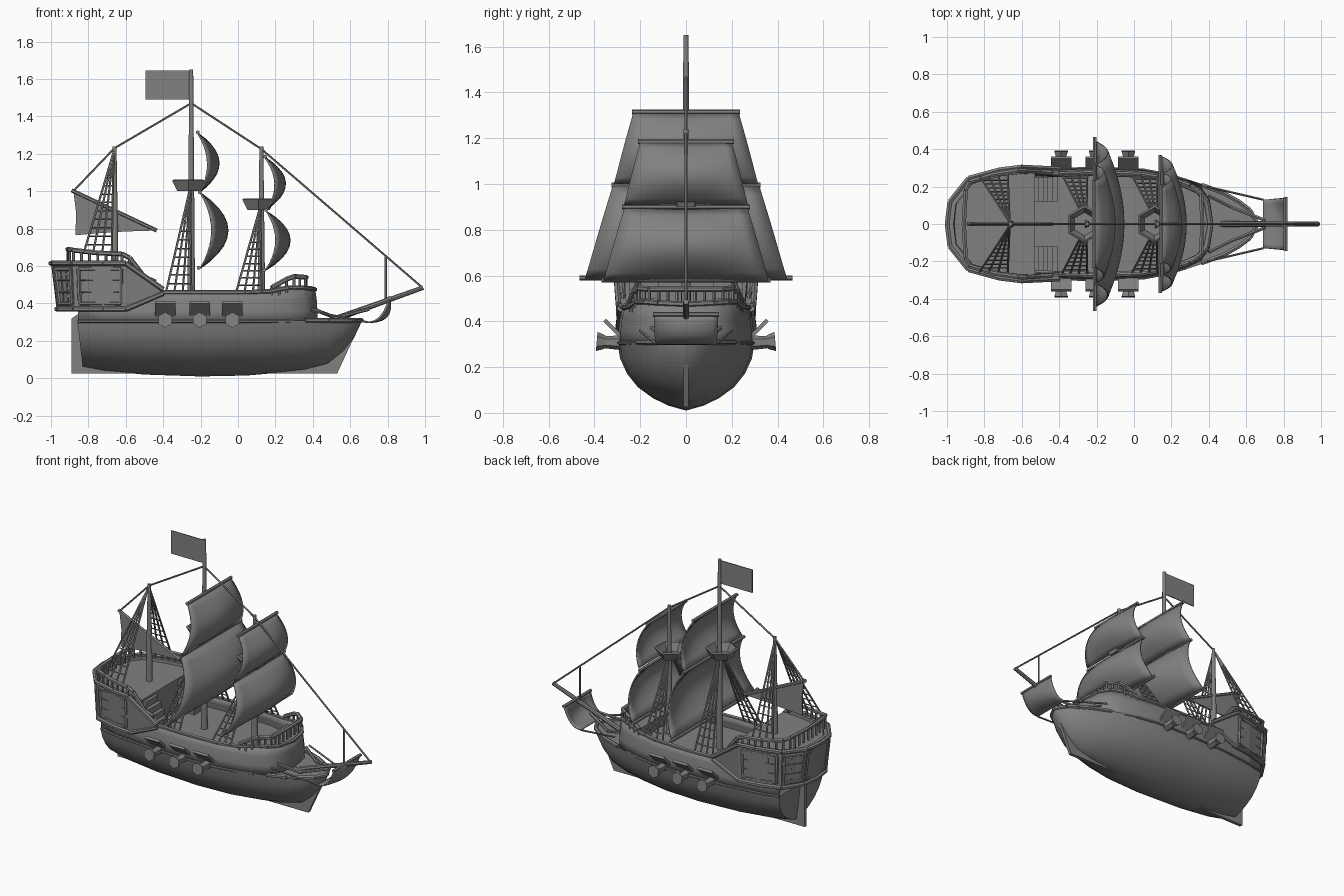
import bpy, bmesh, math
from mathutils import Vector

if "Cube" in bpy.data.objects:
    bpy.data.objects.remove(bpy.data.objects["Cube"])

GREY = (0.22, 0.22, 0.22, 1)
weathered_grey = bpy.data.materials.new("weathered grey")
weathered_grey.use_nodes = True
weathered_grey.diffuse_color = GREY
weathered_grey.node_tree.nodes["Principled BSDF"].inputs["Base Color"].default_value = GREY


def finish(name, bm, smooth=False, thickness=0, offset=0, recalc=True):
    """Turn a bmesh into a named object with the grey material."""
    if recalc:
        bmesh.ops.recalc_face_normals(bm, faces=bm.faces)
    mesh = bpy.data.meshes.new(name)
    bm.to_mesh(mesh)
    bm.free()
    obj = bpy.data.objects.new(name, mesh)
    bpy.context.collection.objects.link(obj)
    mesh.materials.append(weathered_grey)
    if smooth:
        bpy.ops.object.select_all(action='DESELECT')
        obj.select_set(True)
        bpy.context.view_layer.objects.active = obj
        bpy.ops.object.shade_smooth_by_angle(angle=math.radians(40))
    if thickness:
        solid = obj.modifiers.new("thickness", 'SOLIDIFY')
        solid.thickness, solid.offset = thickness, offset
    return obj


def add_rod(bm, a, b, r, r_end=None, sides=6):
    a, b = Vector(a), Vector(b)
    matrix = (b - a).to_track_quat('Z', 'Y').to_matrix().to_4x4()
    matrix.translation = (a + b) / 2
    bmesh.ops.create_cone(bm, cap_ends=True, segments=sides, radius1=r,
                          radius2=r_end or r, depth=(b - a).length, matrix=matrix)


def rods(name, pairs, r, r_end=None, sides=6):
    bm = bmesh.new()
    for a, b in pairs:
        add_rod(bm, a, b, r, r_end, sides)
    return finish(name, bm, sides > 7)


def chain(points):
    return list(zip(points, points[1:]))


def flip(p):
    return (p[0], -p[1], p[2])


def around(half):
    """Complete a half path that starts on one side with its mirrored half."""
    return half + [(p[0], -p[1], *p[2:]) for p in reversed(half) if p[1]]


def loft(name, rows, smooth=False, cap=False, **kw):
    bm = bmesh.new()
    grid = [[bm.verts.new(p) for p in row] for row in rows]
    for r, s in chain(grid):
        for i in range(len(r) - 1):
            bm.faces.new((r[i], r[i + 1], s[i + 1], s[i]))
    if cap:
        bm.faces.new(grid[0])
        bm.faces.new(grid[-1])
    bmesh.ops.remove_doubles(bm, verts=bm.verts, dist=0.0005)
    return finish(name, bm, smooth, **kw)


def prism(name, outline, low, high):
    bm = bmesh.new()
    base = bm.faces.new([bm.verts.new((x, y, low)) for x, y in outline])
    new = bmesh.ops.extrude_face_region(bm, geom=[base])["geom"]
    bmesh.ops.translate(bm, vec=(0, 0, high - low),
                        verts=[v for v in new if isinstance(v, bmesh.types.BMVert)])
    return finish(name, bm)


def plate(name, profile, thickness):
    """Flat sheet in the lengthwise plane."""
    bm = bmesh.new()
    bm.faces.new([bm.verts.new((x, 0, z)) for x, z in profile])
    return finish(name, bm, thickness=thickness)


# Lower hull: stations of (x, half beam, keel height)
stations = [(-.84, .235, .06), (-.72, .265, .04), (-.5, .29, .02), (-.2, .30, .01), (.05, .29, .015),
            (.22, .26, .03), (.36, .215, .045), (.48, .165, .075), (.56, .12, .14), (.62, .075, .215), (.66, .01, .3)]
section = [(0, 0), (.25, .07), (.48, .18), (.7, .34), (.86, .54), (.96, .76), (1, 1)]
rows = []
for x, w, keel in stations:
    half = [(x - (.03 * h - .01 if x < -.8 else 0), w * f, keel + (.31 - keel) * h) for f, h in section]
    rows.append([flip(p) for p in reversed(half)] + half[1:])
loft("lower_hull", rows, True, True)
plate("keel_and_rudder", [(-.89, .025), (.53, .025), (.62, .22), (.64, .3), (-.83, .36), (-.89, .32)], .022)

# Bulwark above the waterline, closed round the bow castle
side = [(-.855, .235, .46), (-.72, .265, .46), (-.5, .29, .46), (-.2, .30, .46), (.05, .29, .46), (.18, .265, .465),
        (.28, .235, .485), (.36, .195, .485), (.405, .13, .48), (.425, 0, .475)]
path = around(side)
rows = [[(x, y, .3), (x, y * .985, .36), (x - .004, y * .96, .42), (x - .012, y * .92, z)] for x, y, z in path]
loft("bulwark", rows, True, thickness=.02, offset=-1, recalc=True)
rods("gunwale", chain([(x - .012, y * .92, z) for x, y, z in path]), .012)
prism("main_deck", [(x - .01, y * .93) for x, y, z in path], .36, .38)
bow = around([(.22, .235), (.28, .21), (.36, .175), (.4, .1), (.41, 0)])
prism("bow_deck", bow, .37, .45)
rods("hull_wale", chain([(x, y, .305) for x, y, z in path if x < .3 and y > 0])
     + chain([(x, y, .305) for x, y, z in path if x < .3 and y < 0]), .008)

# Beak in front of the bow castle
beak = around([(.36, .21), (.48, .165), (.56, .12), (.62, .075), (.66, 0)])
prism("beak_deck", beak, .295, .305)
rods("beak_rim", chain([(x, y, .31) for x, y in beak]), .013)
rods("beak_rails", [p for s in (1, -1) for p in chain([(.4, s * .15, .37), (.52, s * .09, .325), (.7, s * .02, .37)])], .01)

# Stern castle: stations of (x, y, low, high, shift of the low edge)
castle = [(-.40, .295, .455, .475, 0), (-.6, .305, .37, .615, 0), (-.72, .29, .37, .615, 0),
          (-.885, .245, .37, .615, .01), (-.985, .12, .37, .615, .03), (-1, 0, .37, .615, .03)]
ring = around(castle)
loft("stern_gallery", [[(x + d, y * .97, lo), (x, y, hi)] for x, y, lo, hi, d in ring], thickness=.035, offset=-1)
rods("gallery_top_trim", chain([(x, y, hi) for x, y, lo, hi, d in ring]), .014)
rods("gallery_low_trim", chain([(x + d, y * .97, lo) for x, y, lo, hi, d in ring]), .014)
deck = around([(-.53, .28), (-.72, .27), (-.87, .235), (-.95, .11), (-.96, 0)])
prism("stern_deck", deck, .37, .595)


def window(name, a, b, columns):
    """Framed grid of panes on the gallery wall between two stations."""
    def at(u, v):
        low = Vector((a[0] + a[3], a[1] * .97, .37)).lerp(Vector((b[0] + b[3], b[1] * .97, .37)), u)
        high = Vector((a[0], a[1], .615)).lerp(Vector((b[0], b[1], .615)), u)
        return low.lerp(high, v)
    frame = [at(.06, .12), at(.94, .12), at(.94, .88), at(.06, .88)]
    rods(name + "_frame", chain(frame + frame[:1]), .011)
    bars = [(at(u, .14), at(u, .86)) for u in [.06 + .88 * i / columns for i in range(1, columns)]]
    bars += [(at(.08, v), at(.92, v)) for v in (.37, .63)]
    rods(name + "_bars", bars, .005, sides=4)


for s, label in ((1, "left"), (-1, "right")):
    def spot(x, y, d):
        return (x, s * y, 0, d)
    window(label + "_side_window", spot(-.87, .25, .01), spot(-.61, .304, 0), 4)
    window(label + "_corner_window", spot(-.985, .12, .03), spot(-.89, .239, .01), 3)
    # Stairs between the main and stern decks
    bm = bmesh.new()
    for i in range(5):
        step = bmesh.ops.create_cube(bm, size=1)["verts"]
        bmesh.ops.scale(bm, verts=step, vec=(.03, .13, .04 * (i + 1)))
        bmesh.ops.translate(bm, verts=step, vec=(-.425 - .025 * i, s * .185, .38 + .02 * (i + 1)))
    finish(label + "_stairs", bm)
window("rear_window", (-.985, .12, 0, .03), (-.985, -.12, 0, .03), 4)


# Railings with balusters
def railing(name, points, drop, spacing):
    rods(name + "_top", chain(points), .013)
    posts = []
    for a, b in chain([Vector(p) for p in points]):
        count = max(1, round((b - a).length / spacing))
        posts += [(p, p - Vector((0, 0, drop))) for p in (a.lerp(b, i / count) for i in range(count + 1))]
    rods(name + "_balusters", posts, .008, sides=5)


railing("stern_railing", around([(-.44, .275, .515), (-.5, .28, .54), (-.58, .285, .645), (-.62, .285, .665),
                                 (-.75, .265, .67), (-.88, .225, .685), (-.9, .18, .69), (-.91, 0, .69)]), .08, .05)
railing("bow_railing", around([(.18, .24, .485), (.26, .22, .53), (.3, .205, .545), (.36, .16, .54), (.365, 0, .54)]), .07, .045)

# Guns and their open lids
barrels, muzzles, lids = [], [], bmesh.new()
for x in (-.39, -.205, -.03):
    for s in (1, -1):
        barrels.append(((x, s * .26, .305), (x, s * .37, .31)))
        muzzles.append(((x, s * .355, .309), (x, s * .39, .312)))
        corners = [(x - .055, .285, .335), (x + .055, .285, .335), (x + .055, .355, .405), (x - .055, .355, .405)]
        lids.faces.new([lids.verts.new((a, s * b, c)) for a, b, c in corners])
rods("gun_barrels", barrels, .033, .026)
rods("gun_muzzles", muzzles, .03, .042)
finish("gun_lids", lids, thickness=.016)

# Masts, tops and bowsprit
masts = {"mizzen": (-.66, .59, 1.24), "main": (-.25, .38, 1.65), "fore": (.125, .38, 1.24)}
for name, (x, low, high) in masts.items():
    rods(name + "_mast", [((x, 0, low), (x, 0, high))], .022, .011, 10)
for name, x, z in (("main", -.265, 1.01), ("fore", .11, .91)):
    bm = bmesh.new()
    bmesh.ops.create_cone(bm, cap_ends=True, segments=6, radius1=.062, radius2=.09, depth=.052)
    bmesh.ops.translate(bm, verts=bm.verts, vec=(x, 0, z + .026))
    bm.faces.ensure_lookup_table()
    bmesh.ops.delete(bm, geom=[max(bm.faces, key=lambda f: f.calc_center_median().z)], context='FACES_ONLY')
    finish(name + "_lookout", bm, thickness=.012, offset=-1)
rods("bowsprit", [((.36, 0, .26), (.99, 0, .485))], .018, .012, 8)


# Square sails: top and bottom edges as (x, half width, z)
def sail(name, top, bottom, edge, middle, drop=0):
    rows = []
    for j in range(11):
        v = j / 10
        x, w, z = Vector(top).lerp(Vector(bottom), v)
        curve = 4 * v * (1 - v)
        us = [i / 6 - 1 for i in range(13)]
        rows.append([(x + curve * (edge + (middle - edge) * (1 - u * u)), u * w, z - drop * curve) for u in us])
    loft(name, rows, True, thickness=.008)


sail("main_upper_sail", (-.215, .23, 1.31), (-.2, .315, 1.0), .045, .105)
sail("main_lower_sail", (-.2, .32, .99), (-.2, .44, .59), .06, .145)
sail("fore_upper_sail", (.145, .2, 1.18), (.16, .27, .91), .045, .1)
sail("fore_lower_sail", (.155, .27, .89), (.15, .36, .58), .05, .125)
sail("bow_sail", (.81, .14, .43), (.69, .13, .3), .01, .045, .035)
yards = [(-.215, .235, 1.315), (-.205, .325, .995), (-.21, .465, .59),
         (.145, .21, 1.185), (.15, .28, .9), (.14, .37, .58), (.81, .145, .43)]
rods("yards", [((x, w, z), (x, -w, z)) for x, w, z in yards], .011)

# Aft triangular sail and flag
plate("aft_sail", [(-.88, 1.0), (-.44, .79), (-.6, .785), (-.75, .775), (-.87, .765), (-.865, .88)], .008)
rods("aft_yard", [((-.89, 0, 1.005), (-.435, 0, .79))], .011)
plate("flag", [(-.495, 1.49), (-.25, 1.49), (-.25, 1.645), (-.495, 1.645)], .006)

# Stays
stays = chain([(.985, 0, .485), (.125, 0, 1.225), (-.25, 0, 1.47), (-.66, 0, 1.23), (-.88, 0, 1.0)])
stays.append(((.79, 0, .41), (.79, 0, .65)))
stays += [((.39, s * .2, .36), (.69, s * .13, .3)) for s in (1, -1)]
rods("stays", stays, .006, sides=5)

# Shrouds with rungs: top point and the foot range on the rail
for name, x, z, back, front, y, foot in (("mizzen", -.665, 1.21, -.825, -.675, .255, .67),
                                         ("main", -.255, 1.02, -.385, -.25, .265, .46),
                                         ("fore", .12, .92, -.01, .125, .26, .46)):
    ropes, rungs = [], []
    for s in (1, -1):
        top = Vector((x, s * .01, z))
        feet = [Vector((back + (front - back) * i / 3, s * y, foot)) for i in range(4)]
        ropes += [(f, top) for f in feet]
        rungs += [(feet[0].lerp(top, k / 12), feet[3].lerp(top, k / 12)) for k in range(1, 11)]
    rods(name + "_shrouds", ropes, .006, sides=5)
    rods(name + "_rungs", rungs, .004, sides=4)
